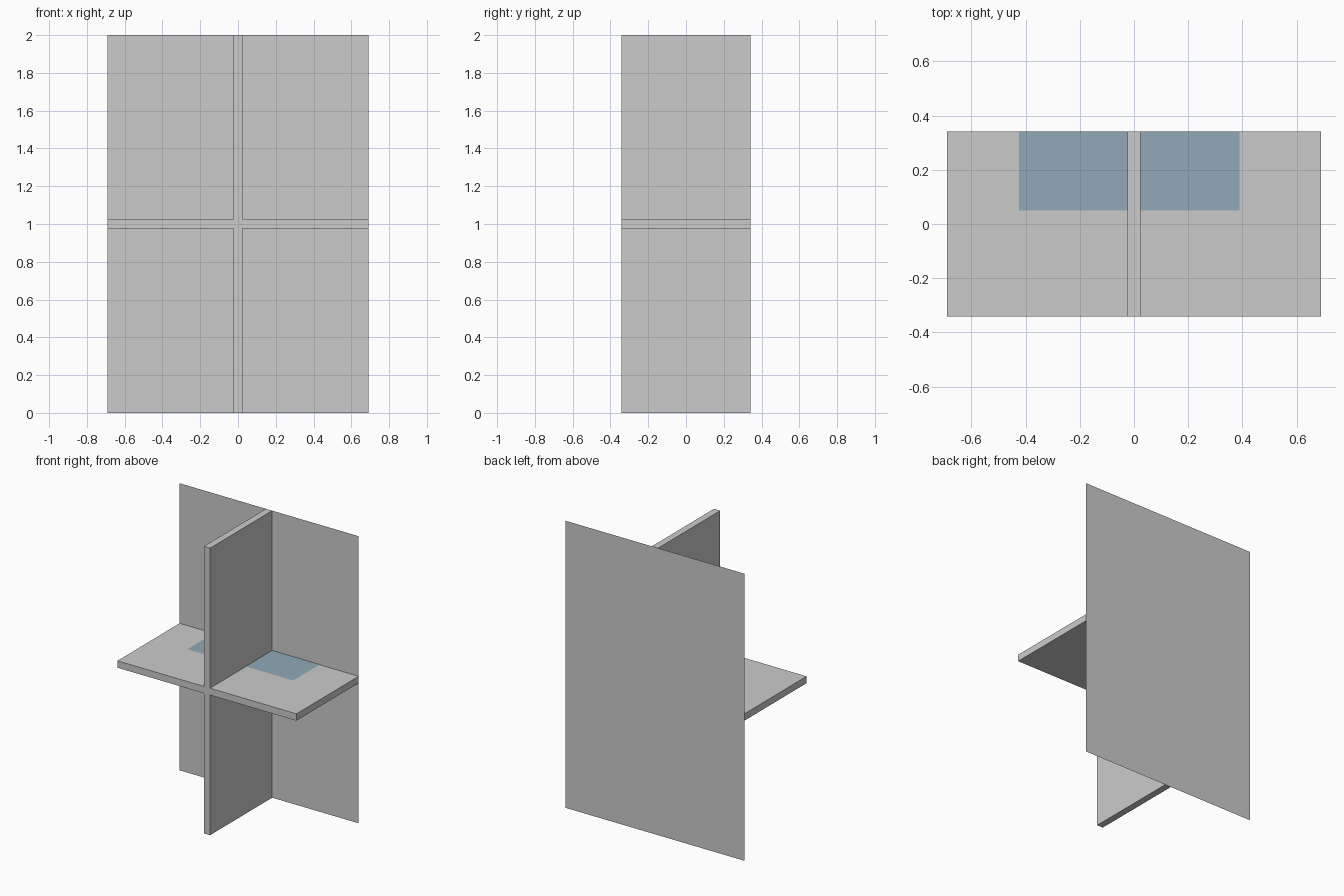
import bpy, bmesh

if "Cube" in bpy.data.objects:
    bpy.data.objects.remove(bpy.data.objects["Cube"])

W, D, H = 0.69, 0.342, 2.0   # half width, half depth, height
T, MID = 0.024, 1.0          # half board thickness, shelf height


def make_object(name, build, material=None):
    bm = bmesh.new()
    build(bm)
    mesh = bpy.data.meshes.new(name)
    bm.to_mesh(mesh)
    bm.free()
    obj = bpy.data.objects.new(name, mesh)
    bpy.context.collection.objects.link(obj)
    if material:
        mesh.materials.append(material)
    return obj


def quad(points):
    return lambda bm: bm.faces.new([bm.verts.new(p) for p in points])


def cross(bm):
    # Cross-shaped front profile, swept back to the panel (open where it meets it)
    outline = [(-T, 0), (T, 0), (T, MID - T), (W, MID - T), (W, MID + T),
               (T, MID + T), (T, H), (-T, H), (-T, MID + T), (-W, MID + T),
               (-W, MID - T), (-T, MID - T)]
    front = bm.faces.new([bm.verts.new((x, -D, z)) for x, z in outline])
    edges = list(front.edges)
    swept = bmesh.ops.extrude_edge_only(bm, edges=edges)["geom"]
    verts = [v for v in swept if isinstance(v, bmesh.types.BMVert)]
    bmesh.ops.translate(bm, verts=verts, vec=(0, 2 * D, 0))
    bmesh.ops.recalc_face_normals(bm, faces=bm.faces)
    if front.normal.y > 0:
        bmesh.ops.reverse_faces(bm, faces=bm.faces)


# Crossed upright divider and shelf
make_object("crossed_boards", cross)

# Thin back sheet
make_object("back_panel", quad([(-W, D, 0), (W, D, 0), (W, D, H), (-W, D, H)]))

# Pale blue sheets above and below the shelf
blue = bpy.data.materials.new("pale_blue")
blue.diffuse_color = (0.28, 0.40, 0.48, 1)
blue.use_nodes = True
blue.node_tree.nodes["Principled BSDF"].inputs["Base Color"].default_value = blue.diffuse_color
z = MID + T + 0.002
make_object("upper_sheet", quad([(-0.425, 0.05, z), (0.39, 0.05, z),
                                 (0.39, D, z), (-0.425, D, z)]), blue)
z = MID - T - 0.002
make_object("lower_sheet", quad([(-0.22, D, z), (0.30, D, z),
                                 (0.30, 0.05, z), (-0.22, 0.05, z)]), blue)
